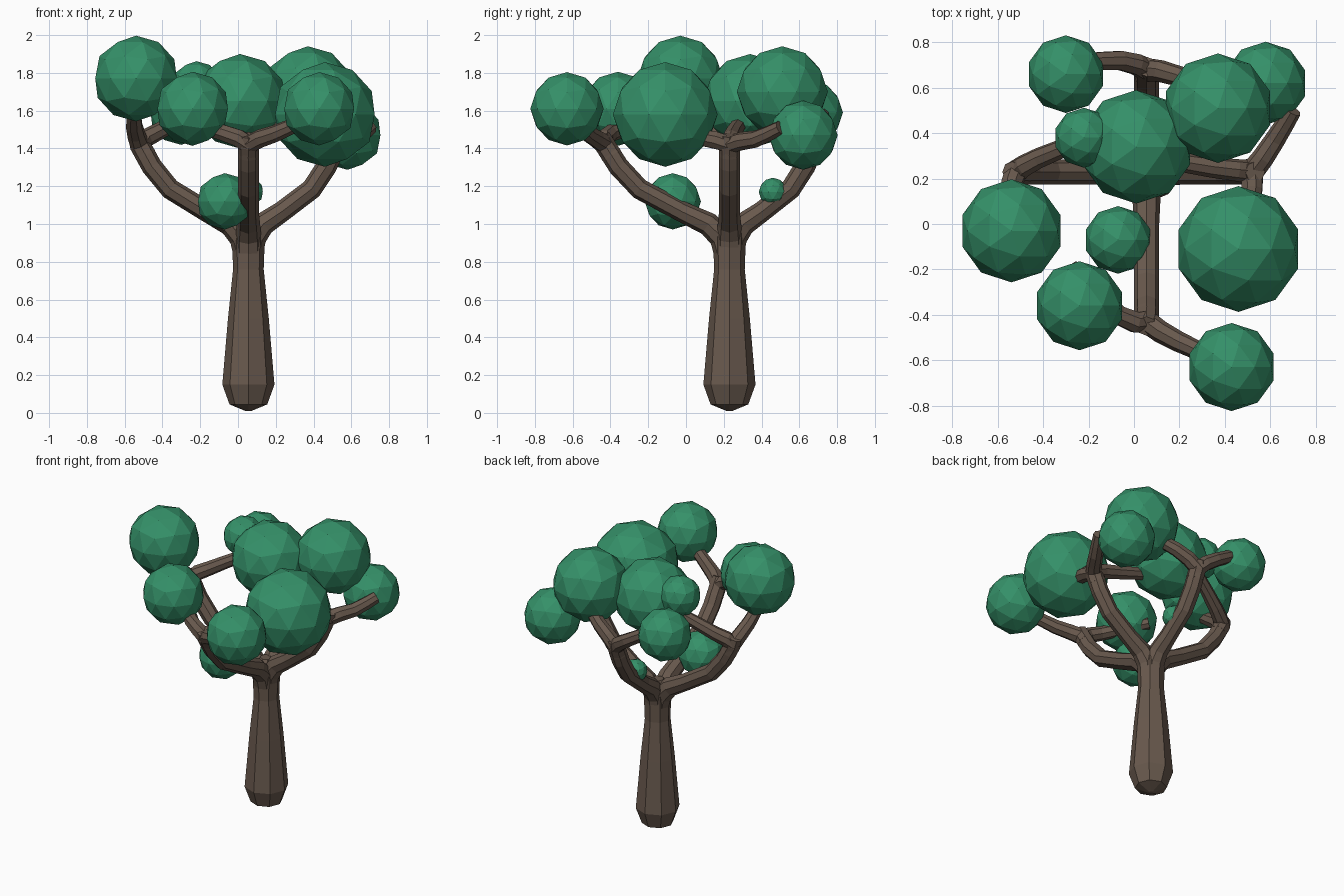
import bpy, bmesh, math
from mathutils import Vector

if "Cube" in bpy.data.objects:
    bpy.data.objects.remove(bpy.data.objects["Cube"])


def material(name, color):
    m = bpy.data.materials.new(name)
    m.diffuse_color = color
    m.use_nodes = True
    m.node_tree.nodes["Principled BSDF"].inputs["Base Color"].default_value = m.diffuse_color
    return m


BARK = material("bark", (0.14, 0.10, 0.075, 1))
LEAF = material("leaf", (0.035, 0.28, 0.14, 1))
BASE = Vector((0.055, 0.23, 0))
SIDES = 8


def finish(bm, name, mat):
    bmesh.ops.recalc_face_normals(bm, faces=bm.faces)
    me = bpy.data.meshes.new(name)
    bm.to_mesh(me)
    bm.free()
    me.materials.append(mat)
    ob = bpy.data.objects.new(name, me)
    bpy.context.collection.objects.link(ob)
    return ob


def limb(name, pos, radii):
    """Flat-sided tube along a path, one radius per point."""
    bm = bmesh.new()
    run = (pos[-1] - pos[0]).normalized()
    ref = Vector((1, 0, 0)) if abs(run.x) < 0.7 else Vector((0, 1, 0))
    rings = []
    for i, (p, r) in enumerate(zip(pos, radii)):
        t = (pos[min(i + 1, len(pos) - 1)] - pos[max(i - 1, 0)]).normalized()
        ref = (ref - t * ref.dot(t)).normalized()
        side = t.cross(ref)
        angles = [math.tau * k / SIDES for k in range(SIDES)]
        rings.append([bm.verts.new(p + r * (ref * math.cos(a) + side * math.sin(a))) for a in angles])
    for r0, r1 in zip(rings, rings[1:]):
        for k in range(SIDES):
            n = (k + 1) % SIDES
            bm.faces.new((r0[k], r0[n], r1[n], r1[k]))
    bm.faces.new(rings[0][::-1])
    bm.faces.new(rings[-1])
    return finish(bm, name, BARK)


def bend(a, b, c, d):
    """Midpoint of b and c, bulged to keep the path curving smoothly."""
    return (b + c) * 0.5625 - (a + d) * 0.0625


# Trunk, tapering up to the crotch
profile = [(0.01, 0.015), (0.045, 0.1), (0.15, 0.138), (0.5, 0.108),
           (0.76, 0.081), (0.95, 0.088), (1.03, 0.04)]
limb("trunk", [BASE + Vector((0, 0, z)) for z, r in profile], [r for z, r in profile])

# Four main branches share one rising profile, scaled by how far each reaches
RISE = [(0.02, 0.84), (0.06, 0.93), (0.17, 1.0), (0.38, 1.065),
        (0.72, 1.185), (0.89, 1.305), (1, 1.42), (1.03, 1.47)]
forks = {}
for side, reach in {"front": (0, -0.66), "left": (-0.575, 0),
                    "right": (0.465, 0), "back": (0, 0.45)}.items():
    path = [BASE + Vector((reach[0] * f, reach[1] * f, z)) for f, z in RISE]
    limb(side + "_branch", path, [0.068, 0.068, 0.062] + [0.055] * 4 + [0.045])
    forks[side] = path[-3:-1]

# Twigs fan out of each fork into the foliage: middle point, then tip
twigs = [
    ("front", (0.20, -0.52, 1.48), (0.36, -0.59, 1.55)),
    ("front", (-0.07, -0.40, 1.48), (-0.28, -0.19, 1.54)),
    ("left", (-0.55, 0.11, 1.52), (-0.55, 0, 1.6)),
    ("left", (-0.42, 0.29, 1.49), (-0.22, 0.37, 1.6)),
    ("right", (0.62, 0.37, 1.45), (0.70, 0.50, 1.51)),
    ("right", (0.51, 0.07, 1.46), (0.48, -0.03, 1.52)),
    ("right", (0.34, 0.25, 1.48), (0.04, 0.30, 1.55)),
    ("back", (-0.06, 0.72, 1.51), (-0.25, 0.71, 1.62)),
    ("back", (0.20, 0.65, 1.52), (0.35, 0.57, 1.6)),
]
for i, (side, mid, tip) in enumerate(twigs):
    low, fork = forks[side]
    mid, tip = Vector(mid), Vector(tip)
    path = [low.lerp(fork, 0.5), fork, bend(low, fork, mid, tip), mid,
            bend(fork, mid, tip, tip * 2 - mid), tip]
    limb(f"{side}_twig_{i + 1}", path, [0.056 - 0.0035 * k for k in range(len(path))])

# Foliage balls: x, y, z, radius
foliage = [
    (-0.54, -0.03, 1.77, 0.227), (-0.3, 0.66, 1.59, 0.171), (0.58, 0.62, 1.47, 0.183),
    (0.37, 0.51, 1.7, 0.241), (0.01, 0.34, 1.65, 0.25), (-0.22, 0.38, 1.73, 0.132),
    (0.46, -0.11, 1.58, 0.277), (-0.07, -0.07, 1.12, 0.149), (-0.24, -0.36, 1.61, 0.196),
    (0.43, -0.63, 1.61, 0.194), (0.06, 0.46, 1.17, 0.075)]
for i, (x, y, z, r) in enumerate(foliage):
    bm = bmesh.new()
    bmesh.ops.create_icosphere(bm, subdivisions=2, radius=r)
    finish(bm, f"foliage_{i + 1}", LEAF).location = (x, y, z)
